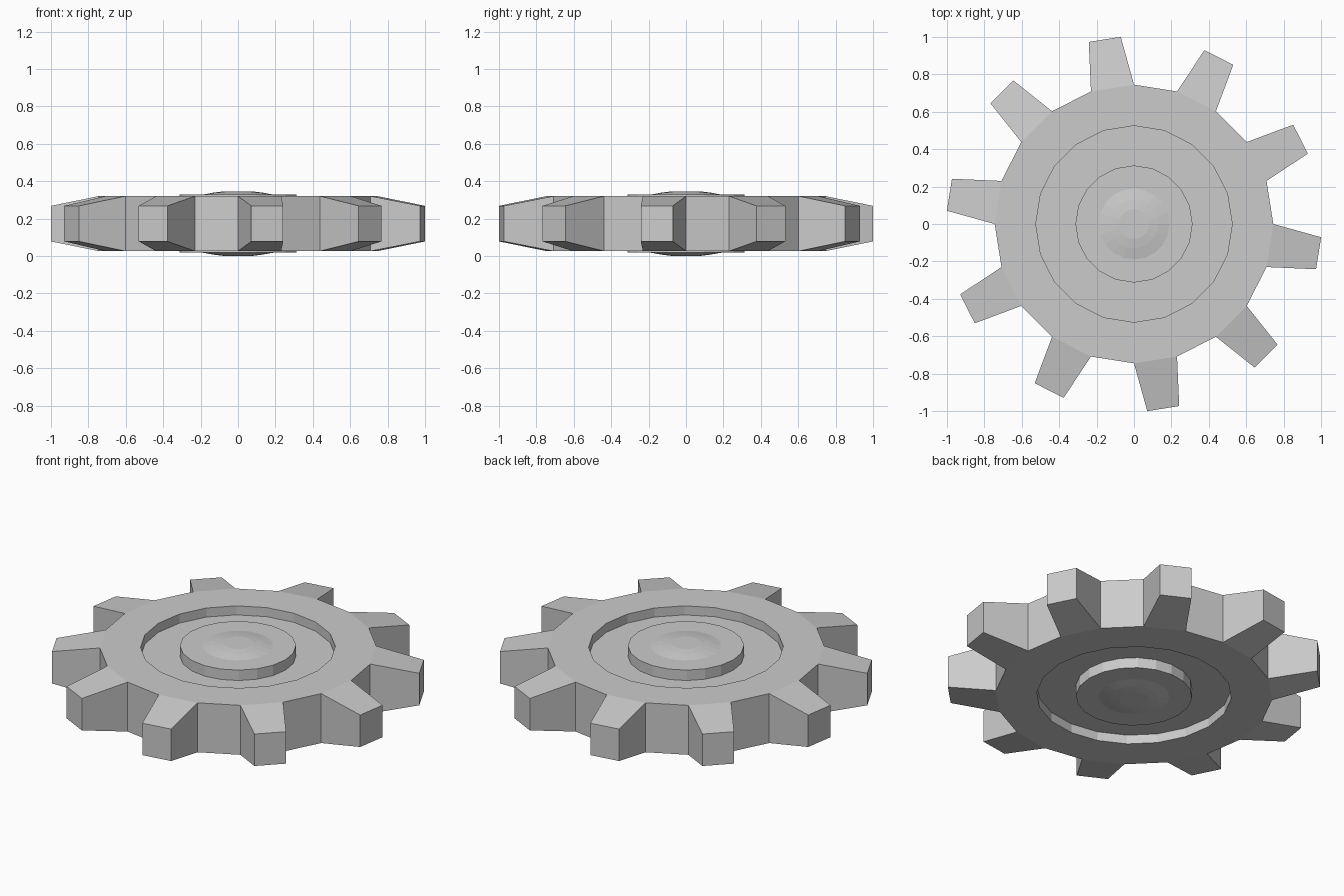
import bpy, bmesh
from math import sin, cos, pi, radians

if "Cube" in bpy.data.objects:
    bpy.data.objects.remove(bpy.data.objects["Cube"])

SEG = 20      # sides of the wheel
MID = 0.173   # height of the symmetry plane

# Half profile (radius, height above mid plane): domed hub, boss, groove, rim
half = [(0.08, 0.172), (0.13, 0.166), (0.19, 0.155), (0.313, 0.155), (0.313, 0.093),
        (0.525, 0.093), (0.525, 0.147), (0.745, 0.147)]
profile = half + [(r, -h) for r, h in reversed(half)]

bm = bmesh.new()
rings = [[bm.verts.new((r * cos(2 * pi * i / SEG), r * sin(2 * pi * i / SEG), MID + h))
          for i in range(SEG)] for r, h in profile]

# Lathe the wheel and keep the outer wall faces for the teeth
wall = []
for k in range(len(rings) - 1):
    a, b = rings[k], rings[k + 1]
    for i in range(SEG):
        j = (i + 1) % SEG
        f = bm.faces.new((a[i], b[i], b[j], a[j]))
        if k == len(half) - 1:
            wall.append(f)
bm.faces.new(rings[0])
bm.faces.new(rings[-1][::-1])

# Teeth: extrude every second wall face into a tapered tip
for i in range(1, SEG, 2):
    tip = bmesh.ops.extrude_discrete_faces(bm, faces=[wall[i]])["faces"][0]
    mid_angle = 2 * pi * (i + 0.5) / SEG
    for v in tip.verts:
        side = 1 if v.co.y * cos(mid_angle) - v.co.x * sin(mid_angle) > 0 else -1
        a = mid_angle + side * radians(4.95)
        v.co = (1.003 * cos(a), 1.003 * sin(a), MID + (0.095 if v.co.z > MID else -0.095))

bmesh.ops.recalc_face_normals(bm, faces=bm.faces)
mesh = bpy.data.meshes.new("gear_wheel")
bm.to_mesh(mesh)
bm.free()
bpy.context.collection.objects.link(bpy.data.objects.new("gear_wheel", mesh))
